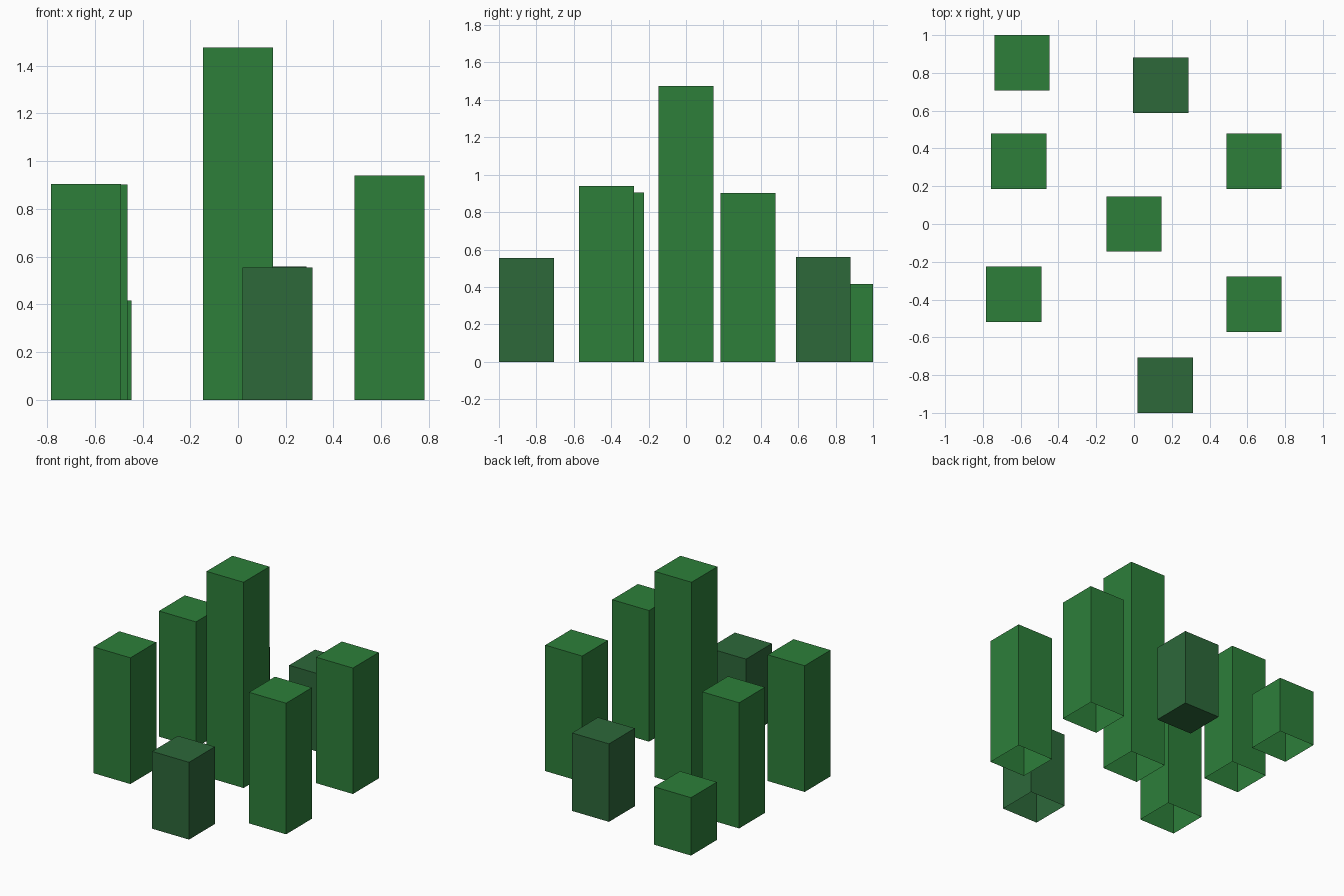
import bpy, bmesh

if "Cube" in bpy.data.objects:
    bpy.data.objects.remove(bpy.data.objects["Cube"])

W = 0.293  # shared square footprint of every column


def material(name, color):
    m = bpy.data.materials.new(name)
    m.diffuse_color = (*color, 1)
    m.use_nodes = True
    m.node_tree.nodes["Principled BSDF"].inputs["Base Color"].default_value = m.diffuse_color
    return m


light = material("leaf green", (0.026, 0.212, 0.042))
dark = material("dark green", (0.026, 0.138, 0.042))


def column(name, x, y, height, mat, closed=False):
    """Square column standing on z = 0, hollow underneath unless closed."""
    bm = bmesh.new()
    bmesh.ops.create_cube(bm, size=1)
    for v in bm.verts:
        v.co = (v.co.x * W, v.co.y * W, (v.co.z + 0.5) * height)
    if not closed:
        bottom = [f for f in bm.faces if f.normal.z < -0.5]
        bmesh.ops.delete(bm, geom=bottom, context='FACES_ONLY')
    mesh = bpy.data.meshes.new(name)
    bm.to_mesh(mesh)
    bm.free()
    mesh.materials.append(mat)
    obj = bpy.data.objects.new(name, mesh)
    obj.location = (x, y, 0)
    bpy.context.collection.objects.link(obj)


# Tall middle column
column("center_column", 0, 0, 1.475, light)

# Ring of light green columns
column("right_front_column", 0.635, -0.425, 0.94, light)
column("right_back_column", 0.635, 0.332, 0.903, light)
column("left_front_column", -0.637, -0.372, 0.905, light)
column("left_back_column", -0.61, 0.332, 0.901, light)
column("short_back_column", -0.593, 0.853, 0.415, light)

# Dark green columns at front and back
column("dark_front_column", 0.165, -0.853, 0.554, dark)
column("dark_back_column", 0.141, 0.734, 0.559, dark, closed=True)
